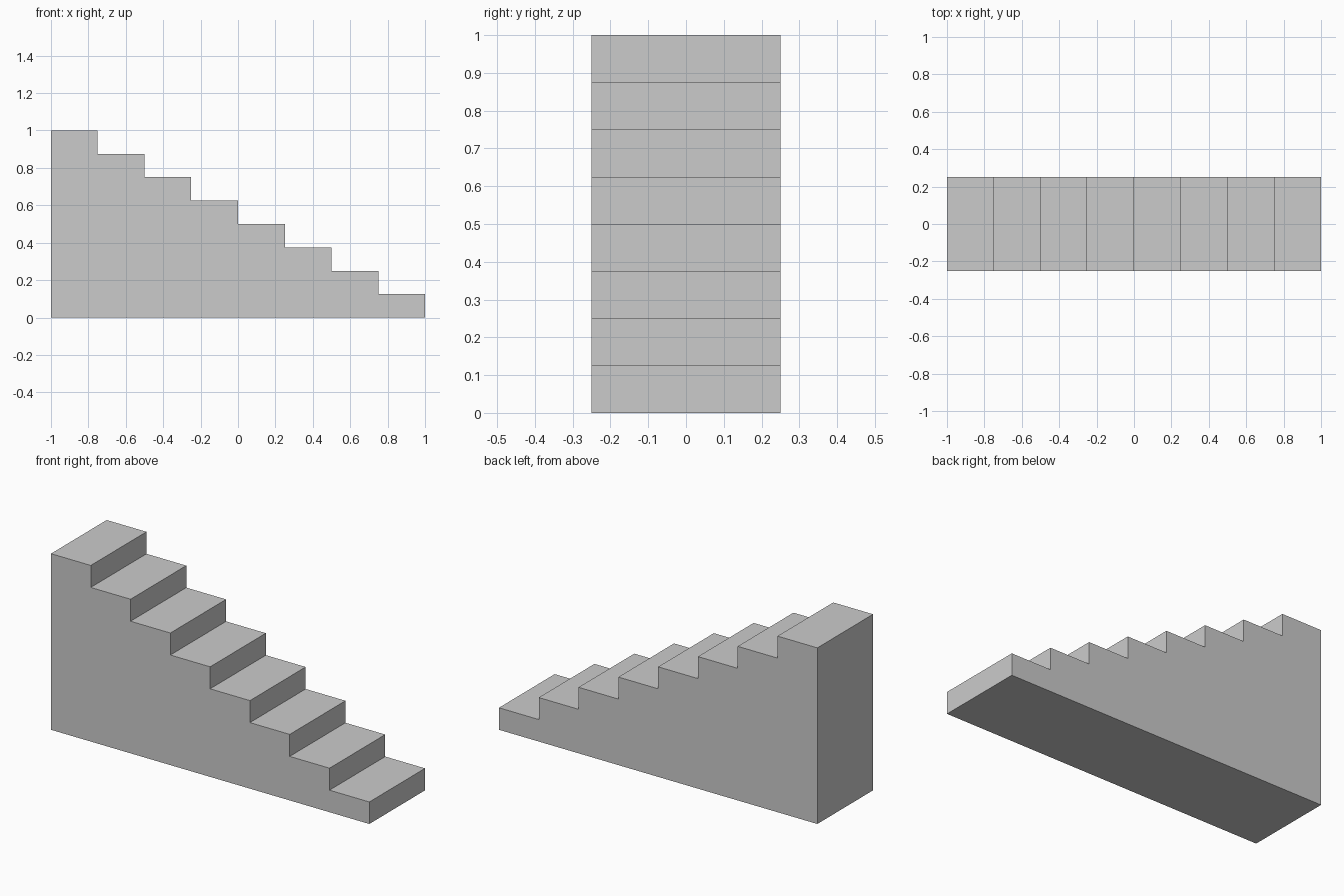
import bpy
import bmesh

if "Cube" in bpy.data.objects:
    bpy.data.objects.remove(bpy.data.objects["Cube"])

STEPS = 8
LENGTH, WIDTH, HEIGHT = 2.0, 0.5, 1.0
TREAD, RISER = LENGTH / STEPS, HEIGHT / STEPS

# Side profile: base line, then one riser and one tread per step
profile = [(-LENGTH / 2, 0), (LENGTH / 2, 0)]
for i in range(STEPS):
    x, z = LENGTH / 2 - i * TREAD, (i + 1) * RISER
    profile.append((x, z))
    profile.append((x - TREAD, z))

# Solid staircase: profile face extruded across the width
bm = bmesh.new()
side = bm.faces.new([bm.verts.new((x, -WIDTH / 2, z)) for x, z in profile])
extruded = bmesh.ops.extrude_face_region(bm, geom=[side], use_keep_orig=True)
verts = [g for g in extruded["geom"] if isinstance(g, bmesh.types.BMVert)]
bmesh.ops.translate(bm, verts=verts, vec=(0, WIDTH, 0))
bmesh.ops.recalc_face_normals(bm, faces=bm.faces)

mesh = bpy.data.meshes.new("staircase")
bm.to_mesh(mesh)
bm.free()
bpy.context.collection.objects.link(bpy.data.objects.new("staircase", mesh))
